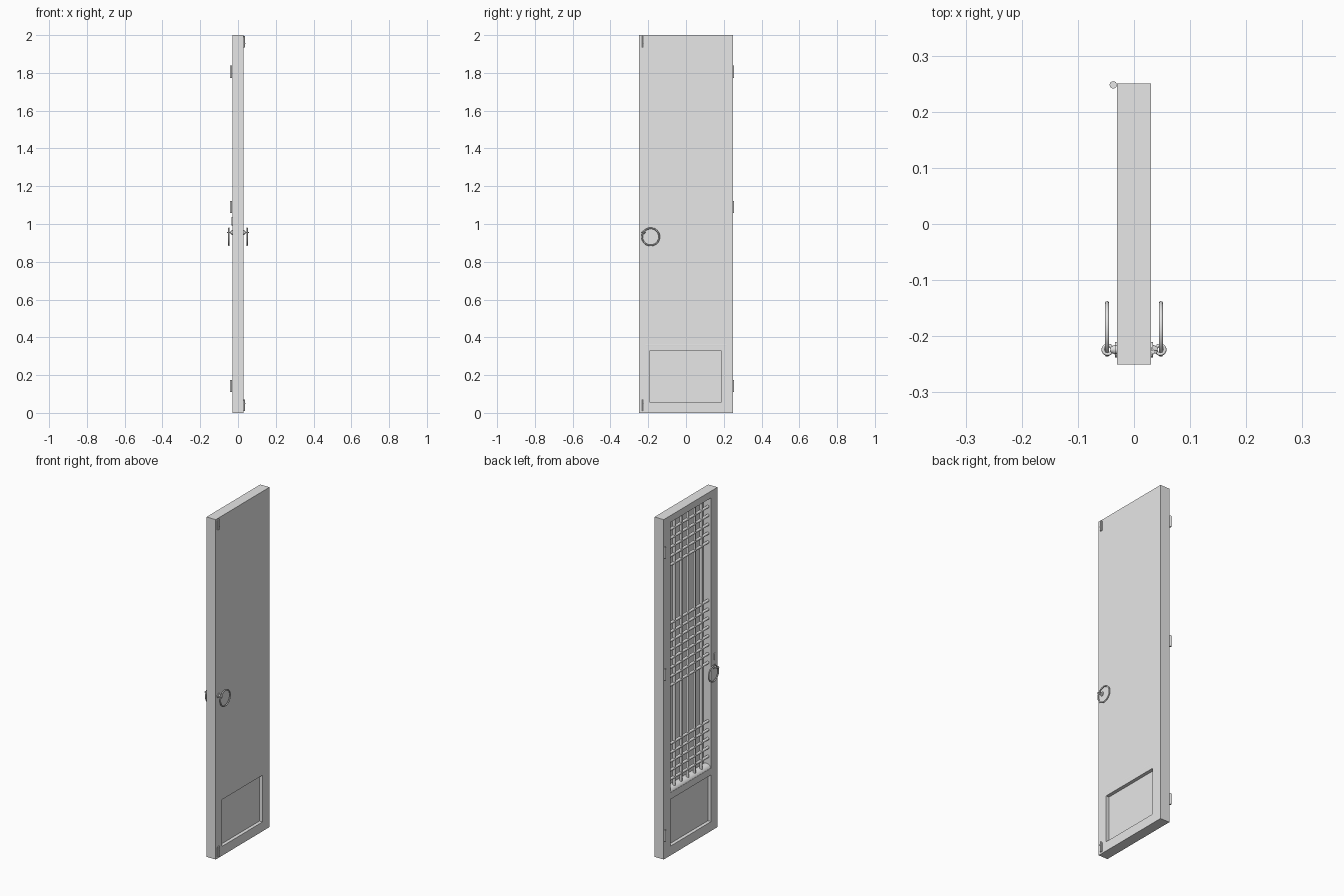
import bpy
import math
from mathutils import Vector

cube = bpy.data.objects.get("Cube")
if cube:
    bpy.data.objects.remove(cube, do_unlink=True)

grey = bpy.data.materials.new("light_grey")
grey.use_nodes = True
grey.diffuse_color = (0.8, 0.8, 0.8, 1)
grey.node_tree.nodes["Principled BSDF"].inputs["Base Color"].default_value = (0.8, 0.8, 0.8, 1)


def finish(name, smooth=False):
    obj = bpy.context.object
    obj.name = name
    obj.data.materials.clear()
    obj.data.materials.append(grey)
    if smooth:
        bpy.ops.object.shade_smooth_by_angle(angle=math.radians(40))
    return obj


def box(name, x, y, z):
    bpy.ops.mesh.primitive_cube_add(size=1, location=[sum(r) / 2 for r in (x, y, z)])
    obj = bpy.context.object
    obj.scale = [r[1] - r[0] for r in (x, y, z)]
    bpy.ops.object.transform_apply(location=False, rotation=False, scale=True)
    return finish(name)


def rod(name, start, end, radius, sides=16, tip=None):
    a, b = Vector(start), Vector(end)
    bpy.ops.mesh.primitive_cone_add(
        vertices=sides, radius1=radius, radius2=radius if tip is None else tip,
        depth=(b - a).length, location=(a + b) / 2,
        rotation=(b - a).to_track_quat("Z", "Y").to_euler())
    return finish(name, True)


def ring(name, centre, major, minor, rotation=(0, 0, 0), segments=32):
    bpy.ops.mesh.primitive_torus_add(
        location=centre, rotation=rotation, major_radius=major, minor_radius=minor,
        major_segments=segments, minor_segments=10)
    return finish(name, True)


# Door slab with a deep lattice recess and a lower panel sunk on both sides
T = 0.03
OPEN_Y = (-0.19, 0.185)
LOW_Z = (0.055, 0.33)
LATTICE_Z = (0.37, 1.96)
slab = box("door_slab", (-T, T), (-0.25, 0.25), (0, 2))
recesses = [
    ((-0.1, 0.02), LATTICE_Z),
    ((-0.1, -0.01), LOW_Z),
    ((0.01, 0.1), LOW_Z),
]
for x, z in recesses:
    cutter = box("recess_cutter", x, OPEN_Y, z)
    cutter.hide_render = True
    mod = slab.modifiers.new("recess", "BOOLEAN")
    mod.operation = "DIFFERENCE"
    mod.solver = "EXACT"
    mod.object = cutter
    bpy.context.view_layer.objects.active = slab
    bpy.ops.object.modifier_apply(modifier=mod.name)
    bpy.data.objects.remove(cutter, do_unlink=True)

# Rounded sill between lattice and lower panel
rod("sill_bar", (0, -0.215, 0.36), (0, 0.215, 0.36), 0.0305, 24)

# Lattice: even uprights and three groups of cross bars
BAR_X = -0.01
BAR_R = 0.008
for i in range(5):
    y = (i - 2) * 0.0625
    rod("upright_bar", (BAR_X, y, 0.37), (BAR_X, y, 1.965), BAR_R, 12)
for first, count in ((0.434, 5), (0.986, 8), (1.695, 5)):
    for i in range(count):
        z = first + i * 0.0523
        rod("cross_bar", (BAR_X, -0.195, z), (BAR_X, 0.19, z), BAR_R, 12)

# Hinge barrels on the back edge
for z in (0.11, 1.057, 1.774):
    rod("hinge_barrel", (-0.037, 0.248, z), (-0.037, 0.248, z + 0.065), 0.0065)

# Ring pulls on both faces
for side in (-1, 1):
    py, pz = -0.224, 0.955
    rod("pull_rosette", (side * T, py, pz), (side * 0.034, py, pz), 0.014, 20)
    rod("pull_neck", (side * 0.033, py, pz), (side * 0.042, py, pz), 0.009, 16, 0.005)
    ring("pull_eye", (side * 0.047, py, pz), 0.008, 0.003, segments=20)
    ring("pull_ring", (side * 0.048, -0.187, 0.932), 0.0455, 0.004, (0, math.pi / 2, 0), 40)

# Keyhole plate with rounded ends on the lattice side
box("keyhole_plate", (-0.034, -T), (-0.232, -0.216), (1.0, 1.03))
for z in (1.0, 1.03):
    rod("keyhole_plate_end", (-T, -0.224, z), (-0.034, -0.224, z), 0.008)

# Sliding bolts at the top and bottom of the plain face
for low, knob in ((0.01, 0.05), (1.935, 1.955)):
    box("bolt_plate", (T, 0.032), (-0.236, -0.22), (low, low + 0.055))
    rod("bolt_rod", (0.034, -0.228, low), (0.034, -0.228, low + 0.06), 0.004, 12)
    rod("bolt_knob", (0.034, -0.228, knob), (0.041, -0.228, knob), 0.003, 12)
